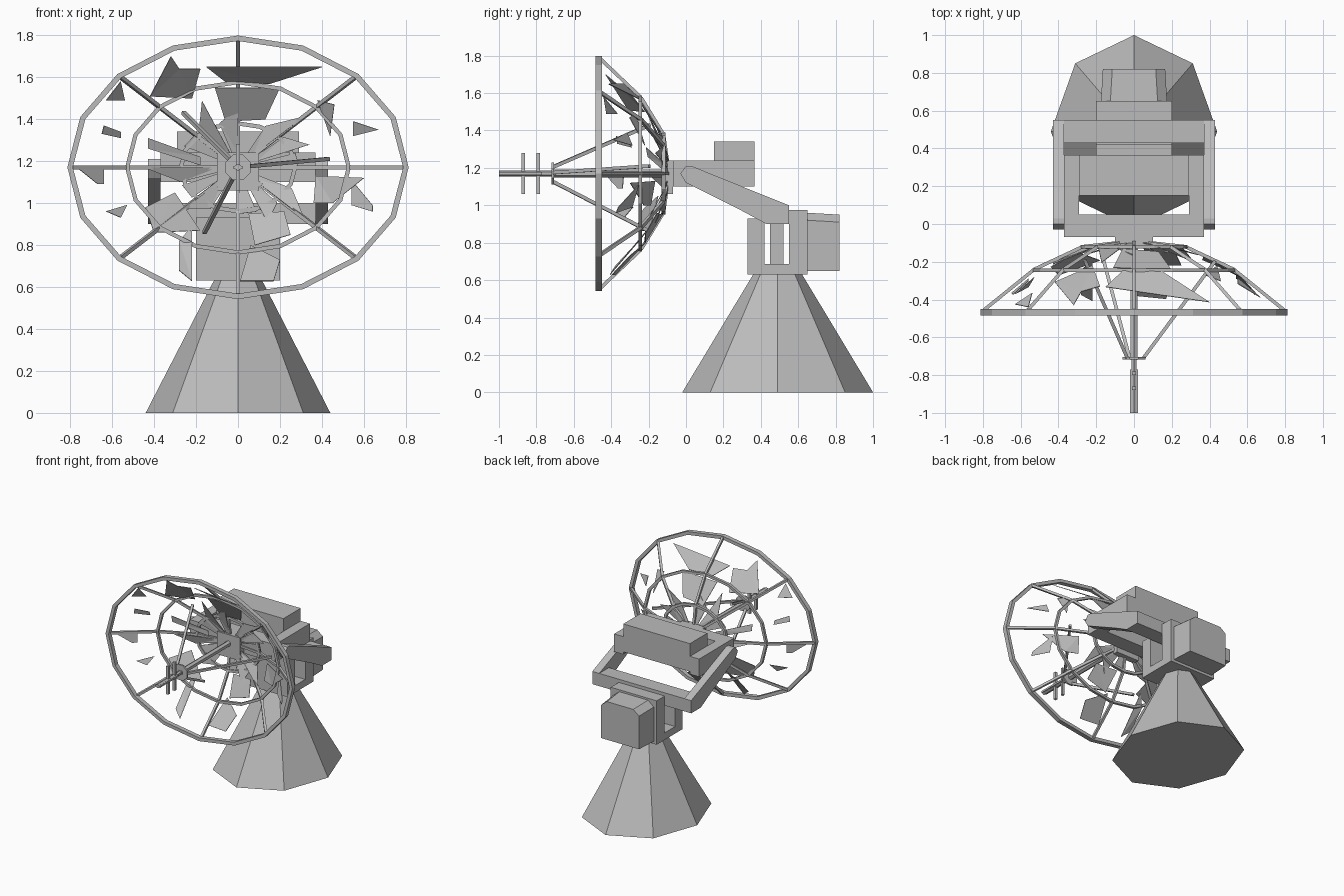
import bpy, bmesh
from math import sin, cos, pi, hypot
from mathutils import Vector

if "Cube" in bpy.data.objects:
    bpy.data.objects.remove(bpy.data.objects["Cube"], do_unlink=True)

grey = bpy.data.materials.new("plain grey")
grey.use_nodes = True
grey.diffuse_color = (0.5, 0.5, 0.5, 1)
grey.node_tree.nodes["Principled BSDF"].inputs["Base Color"].default_value = grey.diffuse_color

AXIS_Z, RIM_X, RIM_Z = 1.17, 0.80, 0.615


def finish(name, bm):
    bmesh.ops.recalc_face_normals(bm, faces=bm.faces)
    mesh = bpy.data.meshes.new(name)
    bm.to_mesh(mesh)
    bm.free()
    mesh.materials.append(grey)
    obj = bpy.data.objects.new(name, mesh)
    bpy.context.collection.objects.link(obj)
    return obj


def loft(name, loops):
    """Skin equal-length loops and cap both ends."""
    bm = bmesh.new()
    rows = [[bm.verts.new(p) for p in loop] for loop in loops]
    n = len(rows[0])
    for a, b in zip(rows, rows[1:]):
        for i in range(n):
            j = (i + 1) % n
            bm.faces.new((a[i], a[j], b[j], b[i]))
    bm.faces.new(rows[0])
    bm.faces.new(rows[-1])
    return finish(name, bm)


def box(name, xs, ys, zs):
    return loft(name, [[(xs[0], ys[0], z), (xs[1], ys[0], z),
                        (xs[1], ys[1], z), (xs[0], ys[1], z)] for z in zs])


def bar(name, a, b, r, sides=4):
    a, b = Vector(a), Vector(b)
    turn = (b - a).to_track_quat("Z", "Y")
    offs = [turn @ Vector((r * cos(t), r * sin(t), 0))
            for t in (2 * pi * (i + 0.5) / sides for i in range(sides))]
    return loft(name, [[p + o for o in offs] for p in (a, b)])


def ring(name, size, ys, width):
    """Sixteen-sided elliptical hoop around the dish axis."""
    bm = bmesh.new()
    rows = []
    for i in range(16):
        c, s = cos(i * pi / 8), sin(i * pi / 8)
        rows.append([bm.verts.new(((RIM_X * size + d) * c, y, AXIS_Z + (RIM_Z * size + d) * s))
                     for d, y in ((-width, ys[0]), (width, ys[0]), (width, ys[1]), (-width, ys[1]))])
    for i in range(16):
        a, b = rows[i], rows[(i + 1) % 16]
        for k in range(4):
            m = (k + 1) % 4
            bm.faces.new((a[k], a[m], b[m], b[k]))
    return finish(name, bm)


# Dish depth along its radius
PROFILE = [(0, -0.09), (0.34, -0.12), (0.66, -0.24), (1, -0.46), (2, -1.1)]


def on_dish(x, z):
    r = hypot(x / RIM_X, (z - AXIS_Z) / RIM_Z)
    for (r0, y0), (r1, y1) in zip(PROFILE, PROFILE[1:]):
        if r <= r1:
            return Vector((x, y0 + (y1 - y0) * (r - r0) / (r1 - r0), z))


def panel(name, points):
    bm = bmesh.new()
    bm.faces.new([bm.verts.new(on_dish(x, z)) for x, z in points])
    bmesh.ops.triangulate(bm, faces=bm.faces)
    obj = finish(name, bm)
    obj.modifiers.new("thickness", "SOLIDIFY").thickness = 0.004
    return obj


# Pedestal cone
loft("pedestal", [[(rx * sin(i * pi / 4), 0.49 + ry * cos(i * pi / 4), z) for i in range(8)]
                  for rx, ry, z in ((0.44, 0.51, 0), (0.11, 0.125, 0.64))])

# Swivel fork with centre pin
box("fork_floor", (-0.2, 0.2), (0.33, 0.65), (0.63, 0.685))
box("fork_front", (-0.2, 0.2), (0.33, 0.42), (0.685, 0.93))
box("fork_back", (-0.2, 0.2), (0.55, 0.65), (0.685, 0.975))
box("fork_pin", (-0.06, 0.06), (0.45, 0.52), (0.685, 0.92))

# Motor housing with chamfered top
loft("motor_housing", [[(-w, y, 0.65), (w, y, 0.65), (w, y, top - 0.04), (w - 0.05, y, top),
                        (0.05 - w, y, top), (-w, y, top - 0.04)]
                       for w, y, top in ((0.175, 0.65, 0.96), (0.165, 0.82, 0.95))])

# Tilting arms and rear cross bar
ARM = [(-0.03, 1.17), (0, 1.21), (0.03, 1.21), (0.40, 1.06), (0.55, 1.0),
       (0.55, 0.9), (0.43, 0.9), (0.30, 0.97), (0, 1.12)]
for side, s in (("left", 1), ("right", -1)):
    loft(side + "_arm", [[(s * x, y, z) for y, z in ARM] for x in (0.37, 0.43)])
    box(side + "_cheek", sorted((s * 0.29, s * 0.37)), (0.05, 0.365), (1.10, 1.24))
box("cross_bar", (-0.37, 0.37), (0.43, 0.55), (0.9, 1.0))

# Head frame and counterweight
box("head_front", (-0.37, 0.37), (-0.07, 0.05), (1.10, 1.24))
box("counterweight", (-0.29, 0.29), (0.15, 0.365), (1.12, 1.34))
box("dish_mount", (-0.1, 0.1), (-0.12, -0.07), (1.06, 1.24))

# Dish hoops
ring("rim", 1, (-0.485, -0.45), 0.013)
ring("middle_hoop", 0.66, (-0.255, -0.235), 0.01)
ring("inner_hoop", 0.34, (-0.13, -0.11), 0.01)

# Dish ribs
for i in range(8):
    c, s = cos(i * pi / 4), sin(i * pi / 4)
    spots = [on_dish(RIM_X * r * c, AXIS_Z + RIM_Z * r * s) for r in (0.06, 0.34, 0.66, 1)]
    for a, b in zip(spots, spots[1:]):
        bar("rib", a, b, 0.013)

# Broken outer panels still hanging on the ribs
UPPER = [
    [(-.42, 1.51), (-.32, 1.7), (-.28, 1.64), (-.18, 1.64), (-.22, 1.5)],
    [(-.15, 1.65), (.4, 1.65), (.15, 1.57), (-.06, 1.58)],
    [(-.11, 1.55), (.2, 1.55), (.13, 1.4), (-.06, 1.39)],
    [(-.43, 1.31), (-.18, 1.22), (-.18, 1.18), (-.43, 1.26)],
    [(-.64, 1.37), (-.56, 1.34), (-.56, 1.31), (-.65, 1.33)],
    [(-.63, 1.49), (-.54, 1.49), (-.56, 1.58)],
    [(.55, 1.39), (.67, 1.35), (.55, 1.32)],
    [(.38, 1.49), (.46, 1.47), (.44, 1.32)],
]
LOWER = [
    [(-.77, 1.17), (-.64, 1.17), (-.64, 1.09), (-.67, 1.09)],
    [(.54, 1.11), (.64, .99), (.64, .96), (.54, .99)],
    [(.37, 1.13), (.6, 1.12), (.45, 1.0), (.36, 1.0)],
    [(.06, .8), (.2, .73), (.17, .63), (.01, .63)],
    [(-.63, .96), (-.53, .99), (-.56, .93)],
    [(-.28, .82), (-.22, .89), (-.22, .63), (-.28, .68)],
    [(-.44, .98), (-.3, 1.05), (-.18, .87), (-.4, .86)],
    [(.05, .95), (.22, .96), (.25, .85), (.08, .8)],
]
for points in UPPER + LOWER:
    panel("broken_panel", points)

# Torn wedge panels round the centre
for i in range(16):
    if i % 4 == 3:
        continue
    t0, t1 = i * pi / 8, (i + 0.8) * pi / 8
    reach = 0.36 + 0.1 * (i % 3)
    panel("centre_panel", [(RIM_X * r * cos(t), AXIS_Z + RIM_Z * r * sin(t))
                           for r, t in ((0.12, t0), (reach, t0), (0.36, t1), (0.12, t1))])

# Feed mast, its collar, tip and cross blades
bar("feed_mast", (0, -0.09, AXIS_Z), (0, -0.72, AXIS_Z), 0.022, 6)
bar("feed_collar", (0, -0.705, AXIS_Z), (0, -0.718, AXIS_Z), 0.065, 8)
bar("feed_tip", (0, -0.7, AXIS_Z), (0, -1, AXIS_Z), 0.016, 6)
for y in (-0.87, -0.79):
    box("feed_blade", (-0.01, 0.01), (y - 0.01, y + 0.01), (1.06, 1.28))
box("feed_fin", (-0.022, 0.022), (-1, -0.77), (1.163, 1.177))

# Feed struts
for x, z in ((-0.26, 1.43), (-0.16, 0.86), (0.43, 1.21)):
    start = Vector((x, 0, z - AXIS_Z)).normalized() * 0.05
    bar("feed_strut", start + Vector((0, -0.71, AXIS_Z)), on_dish(x, z), 0.013)
